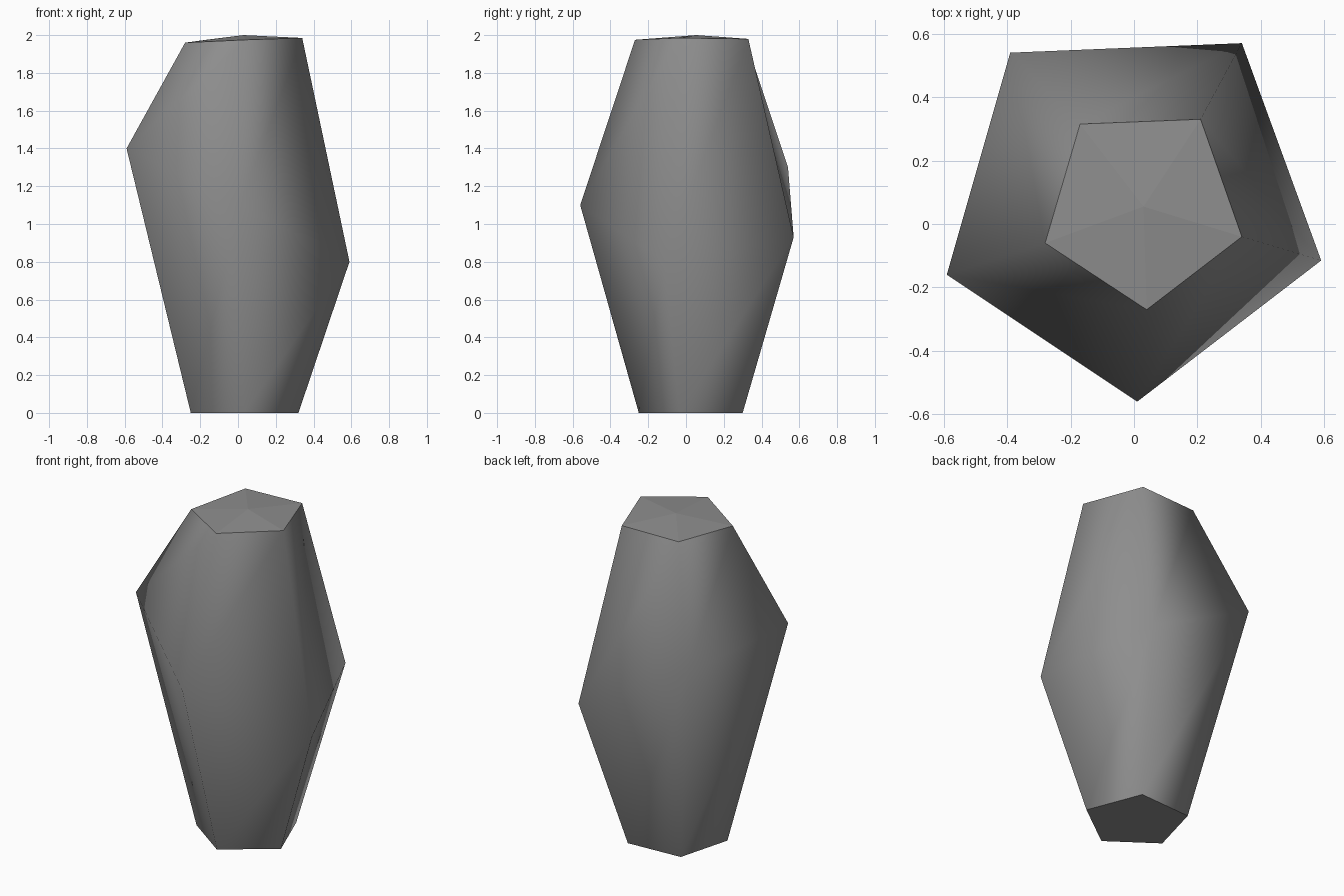
import bpy
import bmesh

cube = bpy.data.objects.get("Cube")
if cube:
    bpy.data.objects.remove(cube, do_unlink=True)

# Stone colour
stone = bpy.data.materials.new("stone_grey")
stone.use_nodes = True
grey = (0.27, 0.27, 0.27, 1)
stone.diffuse_color = grey
stone.node_tree.nodes["Principled BSDF"].inputs["Base Color"].default_value = grey

# Five-sided cross-sections, each counter-clockwise from the -x corner
base = [(-.25, -.05, 0), (.03, -.25, 0), (.32, -.035, 0), (.19, .30, 0), (-.16, .28, 0)]
belly = [(-.59, -.16, 1.4), (.01, -.56, 1.1), (.59, -.115, .8), (.34, .57, .93), (-.39, .54, 1.3)]
crown = [(-.28, -.06, 1.96), (.04, -.27, 1.975), (.34, -.04, 1.985), (.21, .33, 1.98), (-.17, .315, 1.975)]

bm = bmesh.new()
rings = [[bm.verts.new(p) for p in ring] for ring in (base, belly, crown)]
peak = bm.verts.new((.03, .055, 2))

# Smooth sides
for low, high in zip(rings, rings[1:]):
    for i in range(5):
        j = (i + 1) % 5
        bm.faces.new((low[i], low[j], high[j], high[i])).smooth = True

# Flat underside and shallow faceted cap
bm.faces.new(rings[0][::-1])
for i in range(5):
    bm.faces.new((rings[2][i], rings[2][(i + 1) % 5], peak))

# Keep the rims crisp
for edge in bm.edges:
    if not all(face.smooth for face in edge.link_faces):
        edge.smooth = False

mesh = bpy.data.meshes.new("rock_pillar")
bm.to_mesh(mesh)
bm.free()
mesh.materials.append(stone)
rock = bpy.data.objects.new("rock_pillar", mesh)
bpy.context.collection.objects.link(rock)
